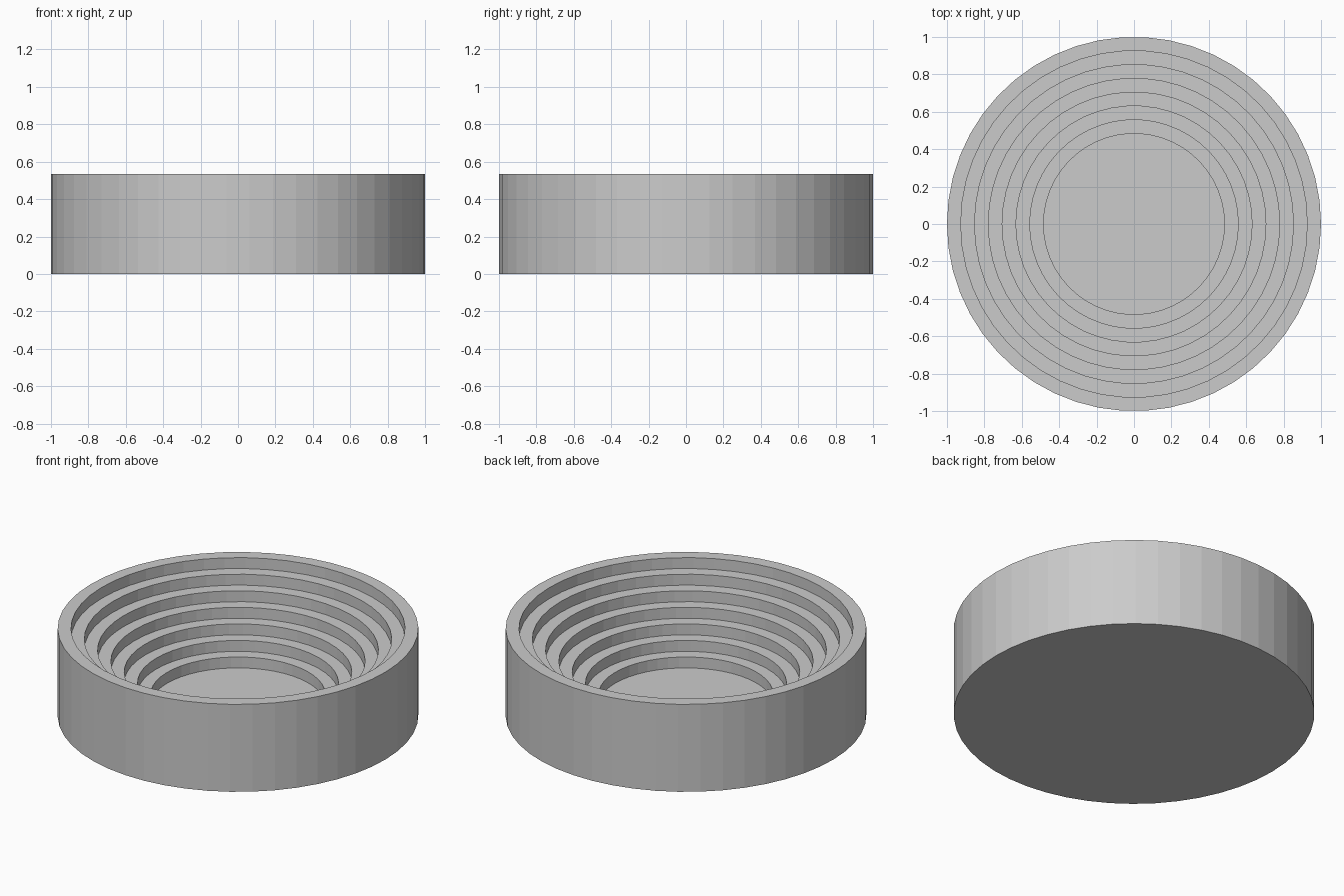
import bpy, bmesh
from math import cos, sin, tau

if "Cube" in bpy.data.objects:
    bpy.data.objects.remove(bpy.data.objects["Cube"])

SIDES = 50          # facets around the bowl
STEPS = 7           # inner terraces
HEIGHT = 0.535
RING = 0.0738       # tread width
RISE = HEIGHT / (STEPS + 1)

# Profile from the outer foot, over the rim, down the terraces to the floor
profile = [(1.0, 0.0), (1.0, HEIGHT)]
for i in range(1, STEPS + 1):
    r = 1.0 - i * RING
    profile += [(r, HEIGHT - (i - 1) * RISE), (r, HEIGHT - i * RISE)]

# Spin the profile into flat-faceted rings
bm = bmesh.new()
rings = [[bm.verts.new((r * cos(tau * k / SIDES), r * sin(tau * k / SIDES), z))
          for k in range(SIDES)] for r, z in profile]
for a, b in zip(rings, rings[1:]):
    for k in range(SIDES):
        n = (k + 1) % SIDES
        bm.faces.new((a[k], a[n], b[n], b[k]))

# Underside and inner floor
bm.faces.new(rings[0][::-1])
bm.faces.new(rings[-1])
bmesh.ops.recalc_face_normals(bm, faces=bm.faces[:])

mesh = bpy.data.meshes.new("stepped_bowl")
bm.to_mesh(mesh)
bm.free()
bowl = bpy.data.objects.new("stepped_bowl", mesh)
bpy.context.collection.objects.link(bowl)
